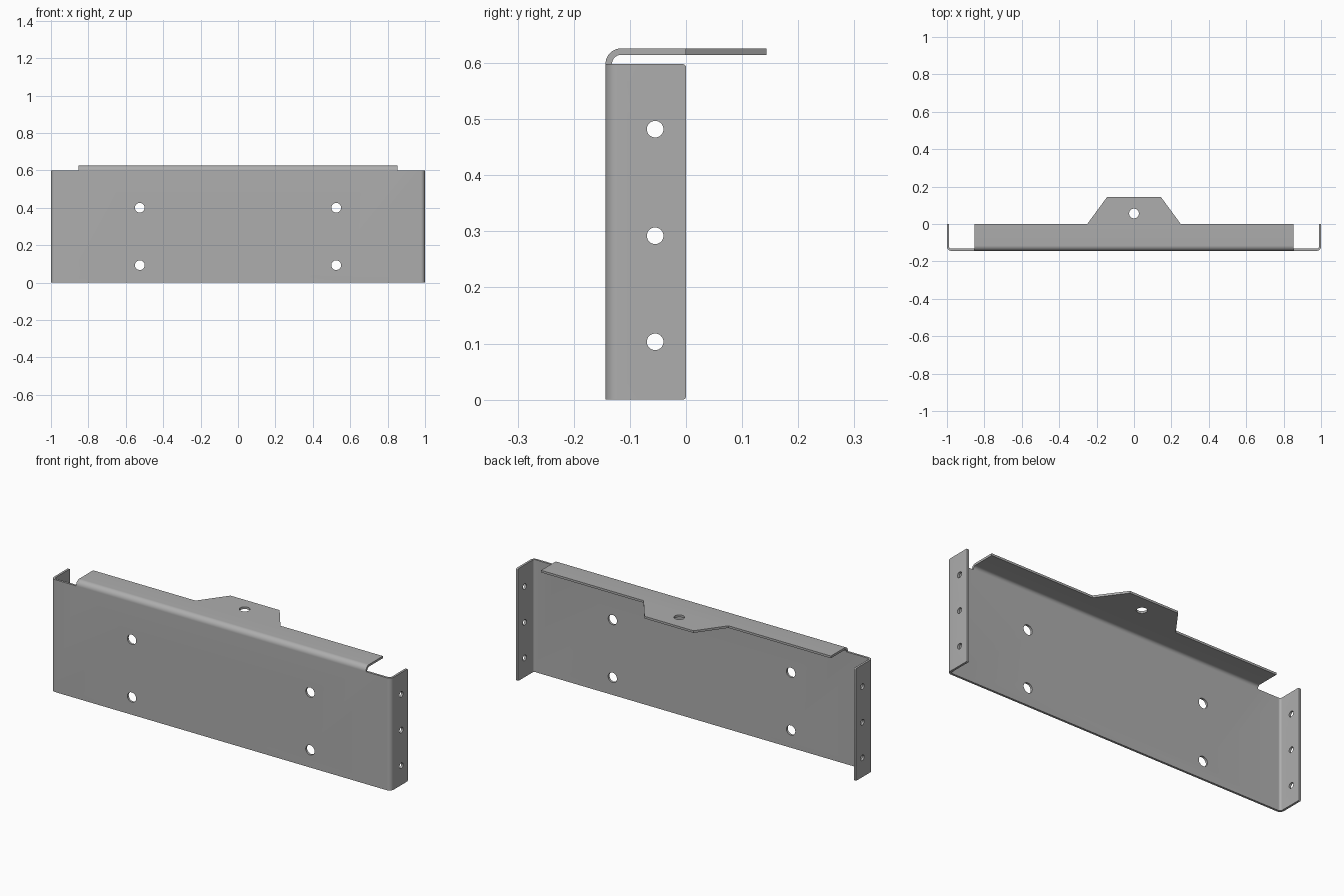
import bpy, bmesh, math
from mathutils import Vector

if "Cube" in bpy.data.objects:
    bpy.data.objects.remove(bpy.data.objects["Cube"], do_unlink=True)

T = 0.0115            # sheet thickness
FRONT = -0.1435       # outer front face
PLATE_TOP, TOP = 0.598, 0.626

steel = bpy.data.materials.new("grey_steel")
steel.use_nodes = True
steel.diffuse_color = (0.42, 0.42, 0.42, 1)
steel.node_tree.nodes["Principled BSDF"].inputs["Base Color"].default_value = (0.42, 0.42, 0.42, 1)


def prism(name, outline, lift, depth, round_edge=None):
    """Extrude a closed 2D outline; lift maps each point to 3D."""
    bm = bmesh.new()
    face = bm.faces.new([bm.verts.new(lift(*p)) for p in outline])
    ext = bmesh.ops.extrude_face_region(bm, geom=[face])
    bmesh.ops.translate(bm, vec=Vector(depth),
                        verts=[v for v in ext["geom"] if isinstance(v, bmesh.types.BMVert)])
    if round_edge:
        edges = [e for e in bm.edges if round_edge(e)]
        bmesh.ops.bevel(bm, geom=edges, offset=0.006, segments=4, profile=0.5, affect="EDGES")
    bmesh.ops.recalc_face_normals(bm, faces=bm.faces)
    mesh = bpy.data.meshes.new(name)
    bm.to_mesh(mesh)
    bm.free()
    obj = bpy.data.objects.new(name, mesh)
    bpy.context.collection.objects.link(obj)
    mesh.materials.append(steel)
    return obj


def arc(cx, cy, r, start, end, steps=10):
    return [(cx + r * math.cos(math.radians(start + (end - start) * i / steps)),
             cy + r * math.sin(math.radians(start + (end - start) * i / steps)))
            for i in range(steps + 1)]


def combine(obj, other, operation):
    mod = obj.modifiers.new(operation.lower(), "BOOLEAN")
    mod.operation, mod.object, mod.solver = operation, other, "EXACT"
    bpy.ops.object.select_all(action="DESELECT")
    bpy.context.view_layer.objects.active = obj
    obj.select_set(True)
    bpy.ops.object.modifier_apply(modifier=mod.name)
    bpy.data.objects.remove(other, do_unlink=True)


def circle(cx, cy, r):
    return arc(cx, cy, r, 0, 360, 32)[:-1]


# Channel: front plate with two side flanges bent backwards
R = 0.023
right_half = ([(1 - T, 0), (1, 0)]
              + arc(1 - R, FRONT + R, R, 0, -90))
inner_half = arc(1 - R, FRONT + R, R - T, -90, 0)
outline = (right_half + [(-x, y) for x, y in reversed(right_half)]
           + [(-x, y) for x, y in reversed(inner_half)] + inner_half)


def rear_corner(e):
    a, b = (v.co for v in e.verts)
    return abs(a.y) < 1e-5 and abs(b.y) < 1e-5 and abs(a.z - b.z) < 1e-5


bracket = prism("sheet_bracket", outline, lambda x, y: (x, y, 0), (0, 0, PLATE_TOP), rear_corner)

# Top flange: bent over from the plate, wide enough in y for the tab
RB = TOP - PLATE_TOP
BACK, HALF = 0.1435, 0.853
bend = ([(FRONT, PLATE_TOP)]
        + arc(FRONT + RB, PLATE_TOP, RB, 180, 90)[1:]
        + [(BACK, TOP), (BACK, TOP - T)]
        + arc(FRONT + RB, PLATE_TOP, RB - T, 90, 180))
flange = prism("top_flange", bend, lambda y, z: (-HALF, y, z), (2 * HALF, 0, 0))

# Trim the flange beside the tapered centre tab
for s in (-1, 1):
    trim = [(s * 0.25, 0), (s, 0), (s, 0.2), (s * 0.103, 0.2)]
    combine(flange, prism("trim_cutter", trim, lambda x, y: (x, y, 0.55), (0, 0, 0.2)), "DIFFERENCE")
combine(flange, prism("tab_hole_cutter", circle(0, 0.056, 0.026),
                      lambda x, y: (x, y, 0.55), (0, 0, 0.2)), "DIFFERENCE")
combine(bracket, flange, "UNION")

# Four holes in the front plate
for x in (-0.525, 0.525):
    for z in (0.093, 0.4):
        combine(bracket, prism("plate_hole_cutter", circle(x, z, 0.026),
                               lambda u, v: (u, -0.2, v), (0, 0.12, 0)), "DIFFERENCE")

# Three holes through both side flanges
for z in (0.103, 0.292, 0.482):
    for x in (-1.05, 0.95):
        combine(bracket, prism("side_hole_cutter", circle(-0.055, z, 0.0148),
                               lambda u, v: (x, u, v), (0.1, 0, 0)), "DIFFERENCE")

bpy.ops.object.select_all(action="DESELECT")
bpy.context.view_layer.objects.active = bracket
bracket.select_set(True)
bpy.ops.object.shade_smooth_by_angle(angle=math.radians(30))
